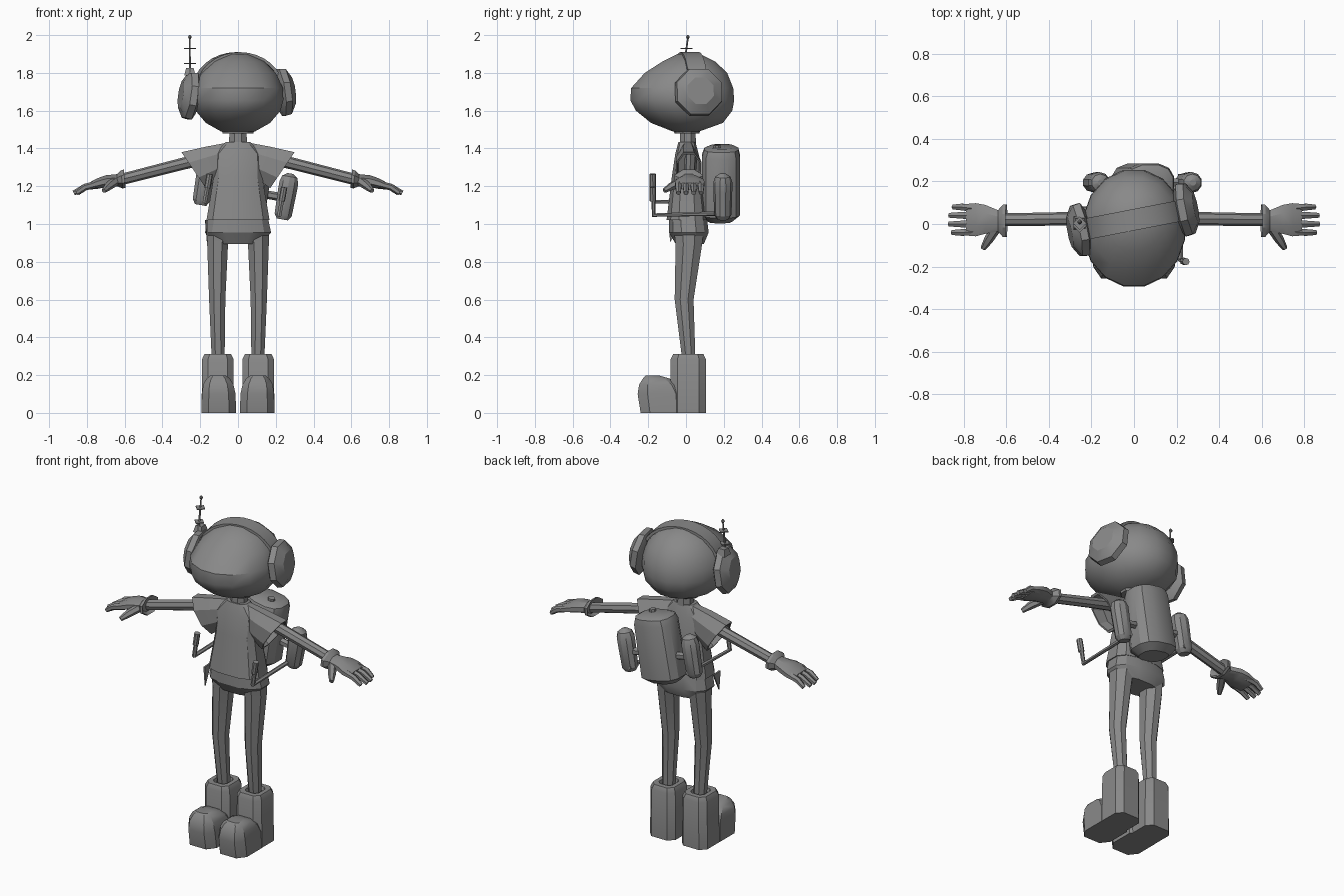
import bpy, bmesh
from math import sin, cos, pi, radians, copysign
from mathutils import Vector, Matrix

cube = bpy.data.objects.get("Cube")
if cube:
    bpy.data.objects.remove(cube, do_unlink=True)

grey = bpy.data.materials.new("plain grey")
grey.use_nodes = True
grey.diffuse_color = (0.25, 0.25, 0.25, 1)
grey.node_tree.nodes["Principled BSDF"].inputs["Base Color"].default_value = grey.diffuse_color


def skin(name, rings, mirror=False, matrix=None, angle=30):
    """Join rings of points into a closed, capped surface."""
    bm = bmesh.new()
    loops = [[bm.verts.new(p) for p in ring] for ring in rings]
    n = len(loops[0])
    for low, high in zip(loops, loops[1:]):
        for i in range(n):
            j = (i + 1) % n
            bm.faces.new((low[i], low[j], high[j], high[i]))
    bm.faces.new(loops[0])
    bm.faces.new(loops[-1])
    bmesh.ops.recalc_face_normals(bm, faces=bm.faces)
    mesh = bpy.data.meshes.new(name)
    bm.to_mesh(mesh)
    bm.free()
    mesh.shade_smooth()
    mesh.set_sharp_from_angle(angle=radians(angle))
    mesh.materials.append(grey)
    ob = bpy.data.objects.new(name, mesh)
    bpy.context.scene.collection.objects.link(ob)
    if matrix:
        ob.matrix_world = matrix
    if mirror:
        ob.modifiers.new("Mirror", 'MIRROR')
    return ob


def loft(name, sections, n=8, axis='z', power=1.0, slants=None, **kw):
    """Sections are (cx, cy, cz, half width, half depth); low power is boxier."""
    unit = []
    for i in range(n):
        t = 2 * pi * (i + 0.5) / n
        unit.append([copysign(abs(f(t)) ** power, f(t)) for f in (cos, sin)])
    mu, mv = (max(abs(p[k]) for p in unit) for k in (0, 1))
    rings = []
    for k, (x, y, z, a, b) in enumerate(sections):
        slant = slants[k] if slants else 0
        ring = []
        for u, v in unit:
            u, v = u / mu * a, v / mv * b
            if axis == 'z':
                ring.append((x + u, y + v, z))
            else:
                ring.append((x + slant * v, y + u, z + v))
        rings.append(ring)
    return skin(name, rings, **kw)


def tube(name, points, radii, n=6, ref=(1, 0, 0), **kw):
    """Round rod along a path, mitred at bends."""
    pts = [Vector(p) for p in points]
    rings = []
    for i, p in enumerate(pts):
        dirs = [(b - a).normalized() for a, b in zip(pts, pts[1:])][max(0, i - 1):i + 1]
        t = sum(dirs, Vector()).normalized()
        u = t.cross(Vector(ref)).normalized()
        v = t.cross(u)
        rings.append([p + radii[i] * (u * cos(2 * pi * k / n) + v * sin(2 * pi * k / n))
                      for k in range(n)])
    return skin(name, rings, **kw)


# Head and neck
loft("head", [(0, 0, 1.49, .09, .07), (0, .005, 1.535, .17, .19),
              (0, -.01, 1.60, .225, .255), (0, -.02, 1.655, .24, .275),
              (0, -.02, 1.72, .238, .27), (0, 0, 1.80, .20, .218),
              (0, .015, 1.86, .14, .14), (0, .015, 1.9, .055, .06)], n=16, angle=32)
loft("neck", [(0, .01, 1.38, .05, .045), (0, .01, 1.49, .045, .04)])
loft("collar_disc", [(0, .005, 1.478, .08, .065), (0, .005, 1.492, .085, .07)], n=10)

# Headphones, worn slightly twisted
yaw = radians(11)
for side, centre, turn in (("left", (.25, .07, 1.70), yaw),
                           ("right", (-.262, -.03, 1.68), yaw + pi)):
    m = (Matrix.Translation(centre) @ Matrix.Rotation(turn, 4, 'Z')
         @ Matrix.Rotation(radians(-8), 4, 'Y'))
    loft(side + "_ear_cup", [(-.045, 0, 0, .09, .09), (-.025, 0, 0, .125, .125),
                             (.01, 0, 0, .12, .12), (.042, 0, 0, .07, .07)],
         axis='x', matrix=m)
band = []
for i in range(15):
    t = radians(12 + 156 * i / 14)
    band.append([(r * .24 * cos(t), v, .21 * r * sin(t))
                 for r, v in ((.93, -.05), (1, -.05), (1, .05), (.93, .05))])
skin("headband", band, matrix=Matrix.Translation((0, .02, 1.70)) @ Matrix.Rotation(yaw, 4, 'Z'))

# Aerial on the right ear cup
loft("aerial_base", [(-.255, .005, 1.785, .03, .03), (-.255, .005, 1.825, .02, .02)], n=4)
tube("aerial_rod", [(-.255, -.015, 1.80), (-.255, .01, 1.985)], [.007, .004])
loft("aerial_tip", [(-.255, .01, 1.978, .004, .004), (-.255, .01, 1.99, .01, .01),
                    (-.255, .01, 2.0, .004, .004)])
for name, z, y in (("lower_vane", 1.85, -.008), ("upper_vane", 1.93, .003)):
    tube("aerial_" + name, [(-.255, y, z - .003), (-.255, y, z + .003)], [.032, .032], n=4)

# Shirt, with hollow slanted sleeves
loft("shirt_body", [(0, .005, 1.02, .167, .108), (0, .005, 1.25, .128, .08),
                    (0, .005, 1.37, .13, .062), (0, .005, 1.435, .065, .045)],
     n=12, power=.7)
loft("sleeves", [(.06, .01, 1.35, .045, .08), (.14, .01, 1.32, .06, .09),
                 (.235, .015, 1.285, .068, .095), (.235, .015, 1.285, .06, .084),
                 (.17, .015, 1.31, .055, .07)],
     axis='x', slants=(0, .3, .68, .68, .5), mirror=True)

# Trousers
loft("hips", [(0, .01, 1.035, .158, .10), (0, .015, .955, .175, .105),
              (0, .02, .895, .125, .075)], n=12, power=.75)
loft("legs", [(.10, .015, .98, .065, .08), (.108, .015, .89, .055, .07),
              (.11, -.01, .60, .043, .05), (.105, .015, .28, .034, .035)], mirror=True)
skin("hip_flap", [[(-.17, -.09, 1.02), (-.175, -.02, 1.02), (-.165, -.085, .905)],
                  [(-.16, -.088, 1.02), (-.165, -.02, 1.02), (-.16, -.083, .905)]])

# Boots
loft("boot_shafts", [(.107, .012, 0, .086, .093), (.107, .012, .285, .083, .093),
                     (.107, .012, .312, .07, .08), (.107, .012, .312, .045, .05),
                     (.107, .012, .29, .04, .045)], power=.55, mirror=True)
loft("boot_toes", [(.102, -.12, 0, .092, .12), (.102, -.128, .10, .089, .128),
                   (.104, -.14, .15, .08, .108), (.105, -.158, .182, .062, .07),
                   (.106, -.178, .198, .04, .035)], power=.6, mirror=True)

# Arms and gloves
tube("arms", [(.1, .025, 1.365), (.28, .025, 1.322), (.62, .02, 1.235)],
     [.034, .032, .03], n=8, ref=(0, 1, 0), mirror=True)
loft("gloves", [(.615, .015, 1.237, .05, .034), (.60, .015, 1.24, .076, .048),
                (.615, .015, 1.236, .076, .048), (.64, .015, 1.232, .05, .032),
                (.70, .022, 1.226, .068, .032), (.745, .02, 1.214, .078, .028),
                (.79, .02, 1.20, .074, .018)],
     axis='x', slants=(0, .1, .1, 0, 0, 0, 0), mirror=True)
for name, y, tip in (("little", .08, .85), ("ring", .041, .868),
                     ("middle", 0, .87), ("index", -.04, .855)):
    tube(name + "_fingers", [(.74, y * .9, 1.213), (.81, y, 1.195), (tip, y, 1.164)],
         [.019, .018, .013], ref=(0, 1, 0), mirror=True)
tube("thumbs", [(.65, -.02, 1.225), (.685, -.075, 1.2), (.71, -.115, 1.176)],
     [.025, .022, .013], ref=(0, 0, 1), mirror=True)

# Backpack group, tilted sideways
pack = Matrix.Translation((.045, .185, 1.215)) @ Matrix.Rotation(radians(10), 4, 'Y')
loft("backpack", [(0, -.005, -.2, .085, .065), (0, 0, -.165, .125, .1),
                  (0, 0, .15, .12, .1), (0, .002, .185, .108, .09),
                  (0, .005, .198, .08, .065)], n=12, power=.75, matrix=pack)
loft("backpack_nub", [(.03, -.02, .18, .02, .02), (.03, -.02, .212, .018, .018)], matrix=pack)
loft("side_tanks", [(.22, .01, z, r, r) for z, r in
                    ((-.155, .03), (-.13, .046), (.0, .05), (.045, .05),
                     (.075, .04), (.092, .015))], n=10, mirror=True, matrix=pack)
tube("tank_brackets", [(.09, .01, -.04), (.2, .01, -.04)], [.022, .022],
     ref=(0, 1, 0), mirror=True, matrix=pack)
tube("control_arms", [(.2, .05, -.125), (.2, -.355, -.135), (.2, -.36, .005)],
     [.013] * 3, mirror=True, matrix=pack)
tube("control_grips", [(.2, -.36, -.06), (.2, -.362, .015)], [.017, .017],
     n=8, mirror=True, matrix=pack)
